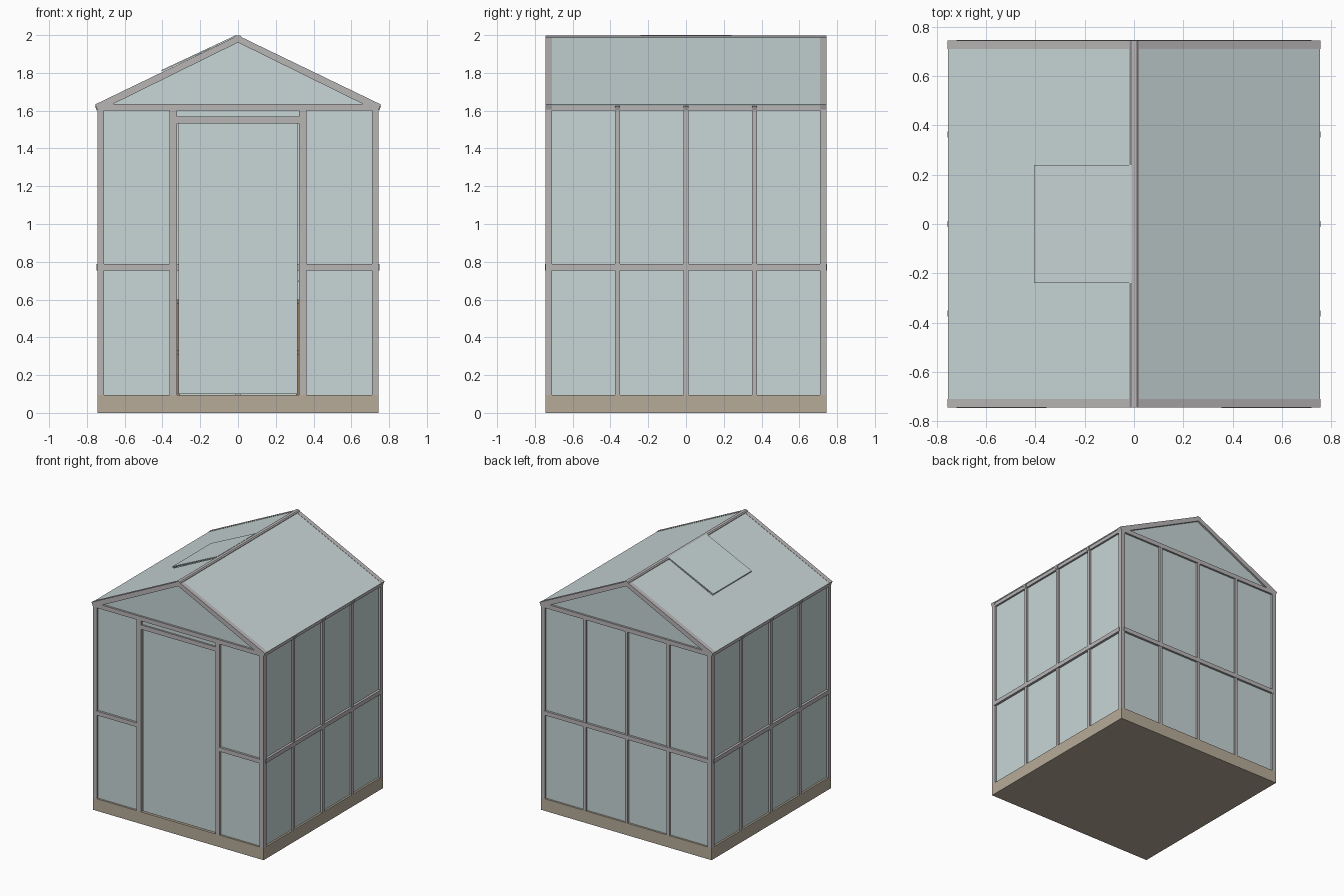
import bpy, bmesh

if "Cube" in bpy.data.objects:
    bpy.data.objects.remove(bpy.data.objects["Cube"])


def material(name, rgb):
    m = bpy.data.materials.new(name)
    m.diffuse_color = (*rgb, 1)
    m.use_nodes = True
    m.node_tree.nodes["Principled BSDF"].inputs["Base Color"].default_value = m.diffuse_color
    return m


FRAME = material("frame_metal", (0.48, 0.46, 0.46))
GLASS = material("glass", (0.58, 0.67, 0.67))
PLINTH = material("plinth_stone", (0.47, 0.41, 0.32))
WOOD = material("wood", (0.30, 0.20, 0.11))
CLAY = material("terracotta", (0.60, 0.24, 0.10))


def finish(name, bm, mat):
    bmesh.ops.recalc_face_normals(bm, faces=bm.faces)
    me = bpy.data.meshes.new(name)
    bm.to_mesh(me)
    bm.free()
    me.materials.append(mat)
    ob = bpy.data.objects.new(name, me)
    bpy.context.collection.objects.link(ob)
    return ob


def prism(name, pts, y0, y1, mat):
    """Extrude an x-z outline from y0 to y1."""
    bm = bmesh.new()
    face = bm.faces.new([bm.verts.new((x, y0, z)) for x, z in pts])
    new = bmesh.ops.extrude_face_region(bm, geom=[face])["geom"]
    verts = [v for v in new if isinstance(v, bmesh.types.BMVert)]
    bmesh.ops.translate(bm, verts=verts, vec=(0, y1 - y0, 0))
    return finish(name, bm, mat)


def box(name, x0, x1, y0, y1, z0, z1, mat=FRAME):
    return prism(name, [(x0, z0), (x1, z0), (x1, z1), (x0, z1)], y0, y1, mat)


def roof_z(x):
    return 1.996 - 0.483 * abs(x)


def sloped(name, side, xa, xb, y0, y1, up, thick, mat):
    """Slab following the roof pitch, its top 'up' above the roof line."""
    pts = [(side * xa, roof_z(xa) + up), (side * xb, roof_z(xb) + up),
           (side * (xb - thick * 0.4 * (xb > 0.7)), roof_z(xb) + up - thick),
           (side * xa, roof_z(xa) + up - thick)]
    return prism(name, pts, y0, y1, mat)


W, T, Z0, Z1 = 0.745, 0.035, 0.095, 1.6
BARS = (-0.363, 0, 0.363)

# Plinth
box("plinth", -W, W, -W, W, 0, Z0, PLINTH)

# Corner posts
for sx in (-1, 1):
    for sy in (-1, 1):
        xs, ys = sorted((sx * W, sx * (W - T))), sorted((sy * W, sy * (W - T)))
        box("corner_post", *xs, *ys, Z0, 1.62)

# Side walls
for s, side in ((-1, "left"), (1, "right")):
    box(side + "_wall_glass", *sorted((s * 0.722, s * 0.73)), -0.715, 0.715, Z0, 1.61, GLASS)
    for y in BARS:
        box(side + "_glazing_bar", *sorted((s * 0.712, s * 0.744)), y - 0.0125, y + 0.0125, Z0, 1.61)
    box(side + "_mid_rail", *sorted((s * 0.712, s * 0.749)), -0.72, 0.72, 0.755, 0.788)
    box(side + "_eave_rail", *sorted((s * 0.71, s * W)), -0.72, 0.72, Z1, 1.63)

# Back wall
box("back_wall_glass", -0.715, 0.715, 0.722, 0.73, Z0, 1.61, GLASS)
for x in BARS:
    box("back_glazing_bar", x - 0.0125, x + 0.0125, 0.712, 0.744, Z0, 1.61)
box("back_mid_rail", -0.72, 0.72, 0.712, 0.747, 0.755, 0.788)

# Front wall with doorway
for s in (-1, 1):
    box("door_post", *sorted((s * 0.324, s * 0.362)), -W, -0.71, Z0, 1.61)
    box("front_side_glass", *sorted((s * 0.35, s * 0.715)), -0.73, -0.722, Z0, 1.61, GLASS)
    box("front_mid_rail", *sorted((s * 0.355, s * 0.72)), -0.747, -0.712, 0.755, 0.788)
box("door_lintel", -0.33, 0.33, -0.743, -0.712, 1.533, 1.568)
box("transom_glass", -0.326, 0.326, -0.73, -0.722, 1.56, 1.605, GLASS)
box("door_glass", -0.315, 0.315, -0.733, -0.725, 0.1, 1.533, GLASS)

# Gables
for s, end in ((-1, "front"), (1, "back")):
    ys = sorted((s * W, s * (W - T)))
    box(end + "_gable_rail", -0.735, 0.735, *ys, Z1, 1.634)
    prism(end + "_gable_glass", [(-0.70, 1.625), (0.70, 1.625), (0, 1.97)],
          *sorted((s * 0.722, s * 0.73)), GLASS)
    for sx in (-1, 1):
        sloped(end + "_rafter", sx, 0, 0.756, *ys, 0.002, 0.037, FRAME)

# Roof glazing bars and ridge
for sx in (-1, 1):
    for y in BARS:
        sloped("roof_bar", sx, 0, 0.757, y - 0.0125, y + 0.0125, -0.007, 0.022, FRAME)
prism("ridge", [(-0.02, 1.96), (0.02, 1.96), (0.02, 1.991), (0.012, 1.998), (-0.012, 1.998), (-0.02, 1.991)],
      -W, W, FRAME)

# Roof glass; the left slope is open below the vent
sloped("right_roof_glass", 1, 0, 0.754, -0.712, 0.712, 0, 0.007, GLASS)
sloped("left_roof_glass_lower", -1, 0.4, 0.754, -0.712, 0.712, 0, 0.007, GLASS)
for s in (-1, 1):
    sloped("left_roof_glass_upper", -1, 0, 0.4, *sorted((s * 0.24, s * 0.712)), 0, 0.007, GLASS)

# Roof vent, hinged at the ridge and slightly raised at its lower edge
prism("roof_vent", [(-0.01, 2.0), (-0.405, 1.815), (-0.405, 1.807), (-0.01, 1.992)], -0.24, 0.24, GLASS)

# Staging with pots inside, glimpsed through the gap round the door
for s in (-1, 1):
    for z in (0.33, 0.6):
        for i in range(4):
            xs = sorted((s * (0.31 + i * 0.1), s * (0.38 + i * 0.1)))
            box("staging_slat", *xs, -0.62, 0.62, z - 0.02, z, WOOD)
    for x in (0.32, 0.66):
        for y in (-0.6, 0, 0.6):
            box("staging_leg", s * x - 0.012, s * x + 0.012, y - 0.012, y + 0.012, Z0, 0.58, WOOD)
for y in (-0.45, -0.15, 0.15, 0.45):
    for z in (0.33, 0.6):
        bm = bmesh.new()
        bmesh.ops.create_cone(bm, cap_ends=True, segments=16, radius1=0.04, radius2=0.06, depth=0.1)
        pot = finish("pot", bm, CLAY)
        pot.location = (0.38, y, z + 0.05)
